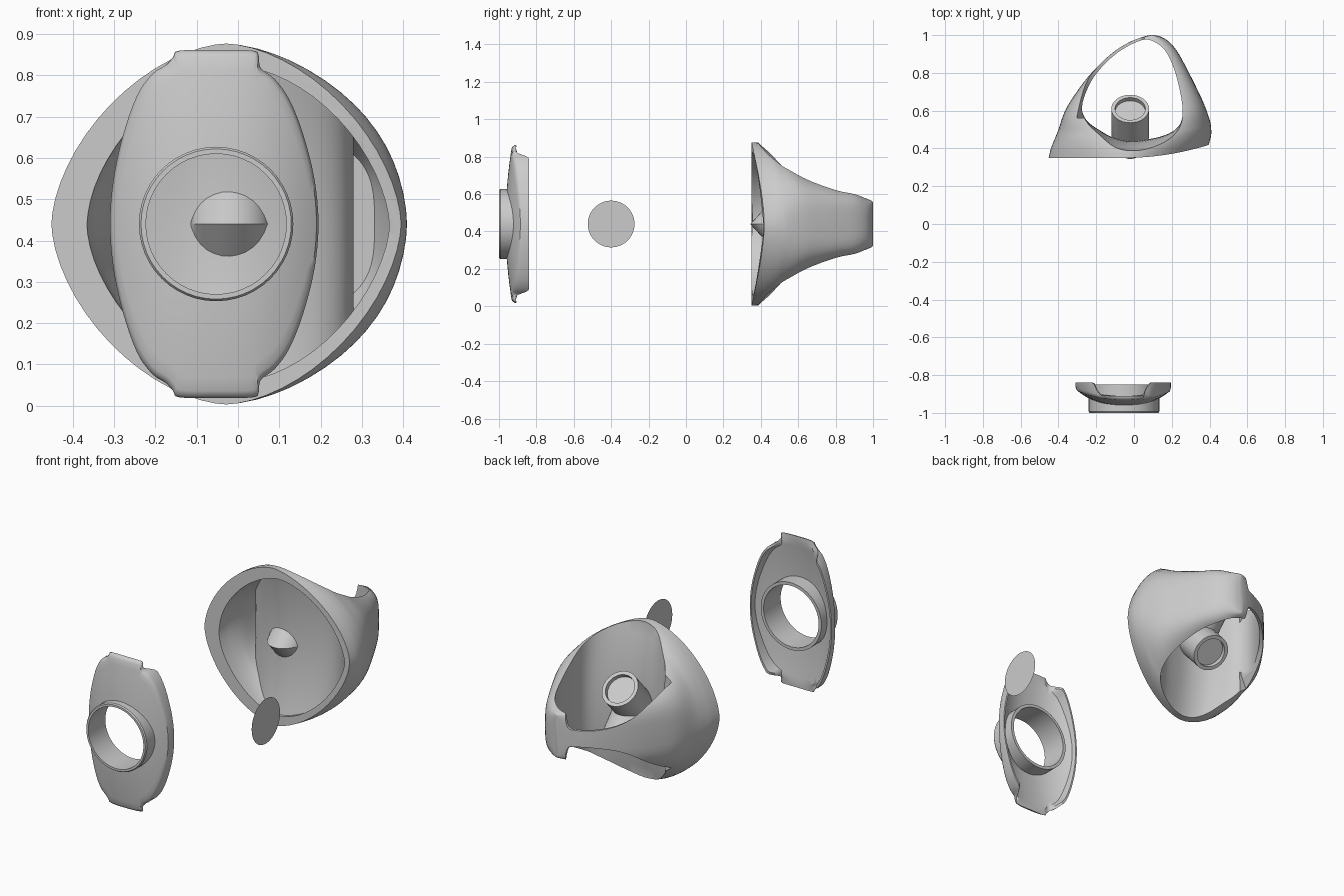
import bpy, bmesh, math
from mathutils import Vector, Matrix

if "Cube" in bpy.data.objects:
    bpy.data.objects.remove(bpy.data.objects["Cube"])

ZC = 0.44  # everything mirrors about this height


def spline(rows, steps, closed=False):
    """Catmull-Rom through rows of equal-length tuples."""
    n, out = len(rows), []
    at = (lambda i: rows[i % n]) if closed else (lambda i: rows[min(max(i, 0), n - 1)])
    for i in range(n if closed else n - 1):
        for s in range(steps):
            t = s / steps
            out.append(tuple(
                0.5 * (2 * b + (c - a) * t + (2 * a - 5 * b + 4 * c - d) * t * t
                       + (3 * b - a - 3 * c + d) * t ** 3)
                for a, b, c, d in zip(at(i - 1), at(i), at(i + 1), at(i + 2))))
    return out if closed else out + [tuple(rows[-1])]


def loft(name, rings, loop=False):
    """Skin equal-length closed rings of points; capped unless looped."""
    bm = bmesh.new()
    vs = [[bm.verts.new(p) for p in r] for r in rings]
    n = len(vs[0])
    for a, b in list(zip(vs, vs[1:])) + ([(vs[-1], vs[0])] if loop else []):
        for i in range(n):
            bm.faces.new((a[i], a[(i + 1) % n], b[(i + 1) % n], b[i]))
    if not loop:
        bm.faces.new(vs[0])
        bm.faces.new(vs[-1])
    bmesh.ops.recalc_face_normals(bm, faces=bm.faces[:])
    return finish(name, bm)


def finish(name, bm):
    me = bpy.data.meshes.new(name)
    bm.to_mesh(me)
    bm.free()
    ob = bpy.data.objects.new(name, me)
    bpy.context.collection.objects.link(ob)
    return ob


def activate(ob):
    bpy.ops.object.select_all(action='DESELECT')
    ob.select_set(True)
    bpy.context.view_layer.objects.active = ob


def subtract(ob, cutter):
    activate(ob)
    m = ob.modifiers.new("cut", 'BOOLEAN')
    m.operation, m.solver, m.object = 'DIFFERENCE', 'EXACT', cutter
    bpy.ops.object.modifier_apply(modifier=m.name)
    bpy.data.objects.remove(cutter)


def smooth(ob, deg=35):
    activate(ob)
    bpy.ops.object.shade_smooth_by_angle(angle=math.radians(deg))


# Ring body: sections along y as (y, x left, x right, half height, squareness)
SECTIONS = [(0.35, -0.452, 0.395, 0.437, 1.68), (0.40, -0.44, 0.408, 0.432, 1.78),
            (0.45, -0.42, 0.408, 0.41, 1.95), (0.50, -0.40, 0.40, 0.37, 2.2),
            (0.60, -0.365, 0.37, 0.287, 3.0), (0.70, -0.303, 0.33, 0.235, 3.5),
            (0.80, -0.225, 0.285, 0.195, 4.0), (0.90, -0.122, 0.235, 0.168, 4.0),
            (0.96, -0.03, 0.19, 0.138, 3.5), (0.99, 0.045, 0.145, 0.125, 3.0),
            (1.0, 0.085, 0.105, 0.115, 3.0)]


def section(row, inset=(0, 0, 0), shift=0.0, n=64):
    y, xl, xr, hz, p = row
    xl, xr, hz = xl + inset[0], xr - inset[1], hz - inset[2]
    hx, xc = (xr - xl) / 2, (xl + xr) / 2
    pts = []
    for i in range(n):
        a = 2 * math.pi * i / n
        c, s = math.cos(a), math.sin(a)
        x = xc + hx * math.copysign(abs(c) ** (2 / p), c)
        z = ZC + hz * math.copysign(abs(s) ** (2 / p), s)
        bend = 0.07 * max(0, (x + 0.05) / 0.45) ** 2 * (1 - y) / 0.65
        pts.append((x, y + bend + shift, z))
    return pts


rows = spline(SECTIONS, 4)
body = loft("ring_body", [section(r) for r in rows])

# Finger hole outline seen from above
HOLE = [(0.08, 0.975), (0.155, 0.93), (0.205, 0.84), (0.24, 0.72), (0.258, 0.6),
        (0.245, 0.51), (0.2, 0.45), (0.12, 0.41), (0, 0.388), (-0.1, 0.405),
        (-0.18, 0.46), (-0.25, 0.53), (-0.275, 0.62), (-0.24, 0.73), (-0.18, 0.82),
        (-0.09, 0.905), (0.01, 0.962)]


def hole_prism(name, grow):
    """Vertical prism whose front wall bows back at mid height."""
    pts = [Vector(p) for p in spline(HOLE, 4, True)]
    out = []
    for i, p in enumerate(pts):
        t = (pts[(i + 1) % len(pts)] - pts[i - 1]).normalized()
        out.append(p + Vector((-t.y, t.x)) * grow)
    rings = []
    for k in range(-9, 10):
        h = k / 8
        bow = 0.05 * max(0, 1 - h * h)
        rings.append([(p.x, p.y + bow * min(1, max(0, (0.6 - p.y) / 0.2)), ZC + 0.42 * h) for p in out])
    return loft(name, rings)


# Hollow front cup leaves a thin wall around the finger hole
cup_rows = [r for r in rows if r[0] < 0.63]
INSET = (0.085, 0.03, 0.055)
cup = loft("cup_cutter", [section(cup_rows[0], INSET, -0.08)]
           + [section(r, INSET) for r in cup_rows])
subtract(cup, hole_prism("finger_wall_cutter", 0.022))
subtract(body, cup)
subtract(body, hole_prism("finger_cutter", 0.0))

# Left arm narrows toward the back, above and below
ARM = spline([(-0.35, 0.33), (-0.3, 0.23), (-0.26, 0.15), (-0.22, 0.1), (-0.16, 0.065),
              (-0.08, 0.048), (0.0, 0.046), (0.04, 0.06), (0.06, 0.15)], 4)
for s in (1, -1):
    prof = ARM + [(0.06, 0.6), (-0.35, 0.6)]
    subtract(body, loft("arm_cutter", [[(x, y, ZC + s * z) for x, z in prof] for y in (0.56, 1.2)]))
smooth(body)


# Two tilted pins that meet in a wedge on the centre plane
def circle(r, t, n=32):
    axis = Vector((0, 0.67, 0.74)).normalized()
    side = axis.cross(Vector((1, 0, 0)))
    c = Vector((-0.02, 0.61, 0.585)) + axis * t
    return [c + r * (math.cos(a) * Vector((1, 0, 0)) + math.sin(a) * side)
            for a in (2 * math.pi * i / n for i in range(n))]


pin = loft("pins", [circle(0.1, -0.45), circle(0.1, 0), circle(0.08, 0), circle(0.08, -0.025)])
bm = bmesh.new()
bm.from_mesh(pin.data)
bmesh.ops.bisect_plane(bm, geom=bm.verts[:] + bm.edges[:] + bm.faces[:],
                       plane_co=(0, 0, ZC), plane_no=(0, 0, 1), clear_inner=True)
both = bmesh.ops.duplicate(bm, geom=bm.verts[:] + bm.edges[:] + bm.faces[:])["geom"]
for v in (g for g in both if isinstance(g, bmesh.types.BMVert)):
    v.co.z = 2 * ZC - v.co.z
bmesh.ops.reverse_faces(bm, faces=[g for g in both if isinstance(g, bmesh.types.BMFace)])
bmesh.ops.remove_doubles(bm, verts=bm.verts[:], dist=1e-4)
bm.to_mesh(pin.data)
bm.free()
smooth(pin)

# Domed face plate, outline given for the upper half as (x, height above centre)
XP = -0.053
UPPER = [(0.195, 0), (0.185, 0.11), (0.157, 0.22), (0.125, 0.3), (0.09, 0.35), (0.055, 0.378),
         (0.05, 0.408), (0.036, 0.42), (-0.05, 0.421), (-0.142, 0.42), (-0.157, 0.405),
         (-0.175, 0.385), (-0.208, 0.363), (-0.245, 0.31), (-0.28, 0.21), (-0.303, 0.1), (-0.31, 0)]
outline = spline(UPPER + [(x, -z) for x, z in UPPER[-2:0:-1]], 4, True)


def dome(x, z):
    return -0.965 + 0.085 * (abs(x - XP) / 0.25) ** 2.4 + 0.035 * (abs(z) / 0.42) ** 2


def skirt(z):
    k = min(1, max(0, (abs(z) - 0.35) / 0.04))
    return -0.84 - 0.07 * k * k * (3 - 2 * k)


def plate_ring(f, off=0.0, rim=False, scale=1.0):
    pts = []
    for x, z in outline:
        d = Vector((x - XP, z))
        q = (d.normalized() * 0.178).lerp(d * scale, f)
        y = skirt(z) if rim else dome(XP + q.x, q.y) + off
        pts.append((XP + q.x, y, ZC + q.y))
    return pts


FR = (0, 0.2, 0.4, 0.6, 0.8, 0.93)
rings = [plate_ring(f) for f in FR]
rings += [plate_ring(1, 0.004, scale=0.985), plate_ring(1, 0.014)]
rings += [plate_ring(1, rim=True), plate_ring(1, rim=True, scale=0.965)]
rings += [plate_ring(f, 0.024, scale=0.965) for f in FR[::-1]]
smooth(loft("face_plate", rings, loop=True))


# Round bezel tube through the plate
def hoop(r, y, n=48):
    return [(XP + r * math.cos(2 * math.pi * i / n), y, ZC + r * math.sin(2 * math.pi * i / n))
            for i in range(n)]


smooth(loft("bezel_tube", [hoop(0.182, -1), hoop(0.187, -0.993), hoop(0.187, -0.85),
                           hoop(0.17, -0.85), hoop(0.17, -1)], loop=True))

# Flat loose disc facing sideways
bm = bmesh.new()
bmesh.ops.create_circle(bm, cap_ends=True, segments=48, radius=0.125,
                        matrix=Matrix.Translation((0.452, -0.4, ZC)) @ Matrix.Rotation(math.pi / 2, 4, 'Y'))
finish("loose_disc", bm)
